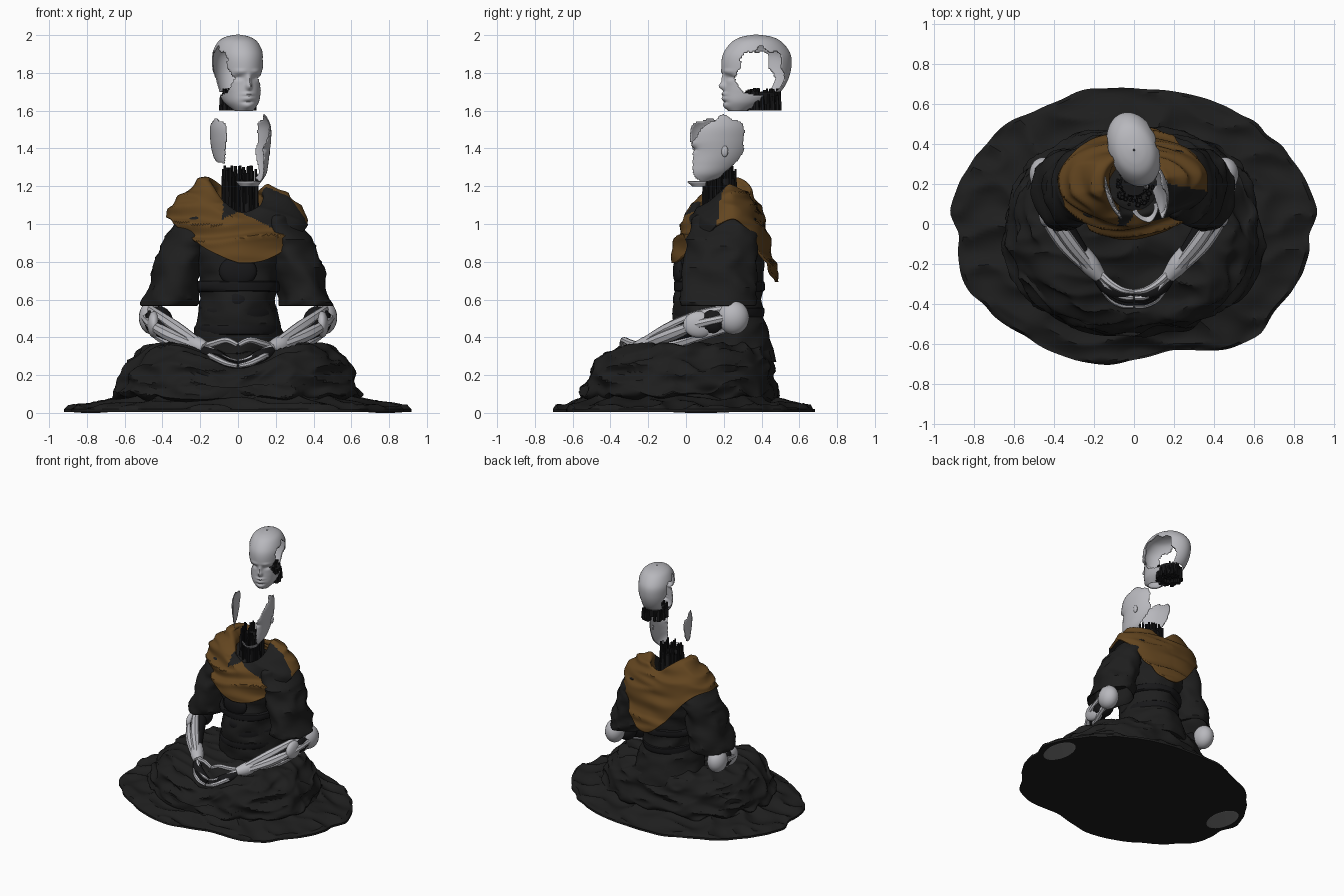
import bpy, bmesh, math, random
from math import sin, cos, pi, exp
from mathutils import Vector, Matrix, noise
random.seed(4)
if bpy.data.objects.get("Cube"):
    bpy.data.objects.remove(bpy.data.objects["Cube"])

def material(name, *rgb):
    m = bpy.data.materials.new(name)
    m.use_nodes = True
    m.diffuse_color = (*rgb, 1)
    bsdf = next(n for n in m.node_tree.nodes if n.type == 'BSDF_PRINCIPLED')
    bsdf.inputs["Base Color"].default_value = (*rgb, 1)
    return m

CLOTH = material("black cloth", .013, .013, .013)
METAL = material("dark metal", .009, .009, .01)
BROWN = material("brown shawl", .125, .06, .014)
SHELL = material("pale shell", .48, .48, .51)
GREY = material("grey underside", .22, .22, .22)

def finish(name, bm, mats, angle=40):
    me = bpy.data.meshes.new(name)
    bmesh.ops.recalc_face_normals(bm, faces=bm.faces[:])
    bm.to_mesh(me)
    bm.free()
    ob = bpy.data.objects.new(name, me)
    bpy.context.collection.objects.link(ob)
    for m in mats:
        me.materials.append(m)
    bpy.ops.object.select_all(action='DESELECT')
    ob.select_set(True)
    bpy.context.view_layer.objects.active = ob
    bpy.ops.object.shade_smooth_by_angle(angle=math.radians(angle))
    return ob

def blend(rows, u):
    """Smooth interpolation through a list of equal-length rows."""
    t = min(max(u, 0), 1) * (len(rows) - 1)
    i = min(int(t), len(rows) - 2)
    f = t - i
    p = [rows[min(max(i + k, 0), len(rows) - 1)] for k in (-1, 0, 1, 2)]
    return [b + f * (c - a + f * (2*a - 5*b + 4*c - d + f * (3*(b - c) + d - a))) / 2 for a, b, c, d in zip(*p)]

def surface(name, fn, nu, na, mats, rule=None, keep=None, thick=0, caps=(), place=Matrix(), angle=40):
    """Closed-round surface from fn(u, a), with a = 0 at the front."""
    bm = bmesh.new()
    rings = [[bm.verts.new(fn(i / nu, 2 * pi * j / na)) for j in range(na)] for i in range(nu + 1)]
    for r, s in zip(rings, rings[1:]):
        for j in range(na):
            k = (j + 1) % na
            f = bm.faces.new((r[j], r[k], s[k], s[j]))
            c = f.calc_center_median()
            f.material_index = rule(c) if rule else 0
            if keep and not keep(c):
                bm.faces.remove(f)
    for c in caps:
        bm.faces.new(rings[c])
    bmesh.ops.delete(bm, geom=[v for v in bm.verts if not v.link_faces], context='VERTS')
    bm.transform(place)
    ob = finish(name, bm, mats, angle)
    if thick:
        mod = ob.modifiers.new("thickness", 'SOLIDIFY')
        mod.thickness, mod.offset = thick, 0

def fold(p, amount, sx, sy, sz, seed=0):
    """Ridged creases for cloth."""
    return amount * (1 - 3 * abs(noise.noise(Vector((p.x * sx, p.y * sy, p.z * sz + seed)))))

def column(rows, amount=0):
    """Rows of centre x, centre y, radius x, radius y, z."""
    def fn(u, a):
        cx, cy, rx, ry, z = blend(rows, u)
        d = fold(Vector((cx + rx * sin(a), cy - ry * cos(a), z)), amount, 5, 5, 9)
        return Vector((cx + (rx + d) * sin(a), cy - (ry + d) * cos(a), z))
    return fn

def tube(name, points, radii, mat, sides=8, steps=14):
    """Tapered tube along a smooth path."""
    path = [Vector(blend(points, i / steps)) for i in range(steps + 1)]
    def fn(u, a):
        i = round(u * steps)
        t = (path[min(i + 1, steps)] - path[max(i - 1, 0)]).normalized()
        side = t.cross(Vector((0, 0, 1))).normalized()
        return path[i] + blend([(r,) for r in radii], u)[0] * (side * cos(a) + side.cross(t) * sin(a))
    surface(name, fn, steps, sides, [mat], caps=(0, -1))

def ball(name, centre, size, mat):
    bm = bmesh.new()
    bmesh.ops.create_uvsphere(bm, u_segments=24, v_segments=14, radius=1,
                              matrix=Matrix.LocRotScale(Vector(centre), None, Vector(size)))
    finish(name, bm, [mat])

def cables(name, cx, cy, rx, ry, low, high, count):
    """Bundle of broken rods."""
    bm = bmesh.new()
    for i in range(count):
        a, r = random.uniform(0, 2 * pi), random.uniform(.5, 1)
        h, rad = (high - low) * random.uniform(.6, 1), random.uniform(.008, .016)
        bmesh.ops.create_cone(bm, cap_ends=True, segments=7, radius1=rad, radius2=rad * .6, depth=h,
                              matrix=Matrix.Translation((cx + r * rx * sin(a), cy + r * ry * cos(a), low + h / 2)))
    finish(name, bm, [METAL])

# Robe spread over crossed legs, with its hem lying on the floor
ROBE = [(0, .004), (0, .02), (.5, .04), (1, .07), (1.02, .13), (.97, .21), (.88, .29), (.74, .345), (.5, .35), (.25, .32), (.02, .3)]

def robe(u, a):
    t = u * (len(ROBE) - 1)
    s, z = blend(ROBE, u)
    rim = Vector((sin(a), -cos(a), 0))
    power = (abs(sin(a)) ** 2.2 + abs(cos(a)) ** 2.2) ** (-1 / 2.2)
    hem = Vector((.9 * rim.x, .68 * rim.y, 0)) * power * (1 + .08 * noise.noise(rim * 2) + .02 * noise.noise(rim * 6))
    legs = Vector((.615 * rim.x, .5 * rim.y, 0)) * power
    spread = min(max(t - 1, 0) / 2, 1)
    p = hem.lerp(legs, spread) if t <= 3 else Vector((legs.x * s, legs.y * s ** .5, 0))
    p.y -= .035 * spread
    p.z = z
    if t > 1:
        p.z += fold(p, .024, 4, 7, 9)
        p.z -= .14 * exp(-(p.x / .22) ** 2 - ((p.y + .42) / .18) ** 2) * (t > 4)
    if t > 3:
        p += Vector((p.x, p.y, 0)) * fold(p, .045, 4, 4, 12, 5)
    p.z = max(p.z, .012) if t >= 1 else z
    return p

surface("robe", robe, 70, 200, [CLOTH], caps=(0, -1), angle=35)
for side, label in ((1, "left"), (-1, "right")):
    ball(f"{label}_underside_patch", (.78 * side, .08, .004), (.09, .15, .004), GREY)

# Torso, waist bands and belly plates
TORSO = [(0, .22, .27, .25, .27), (0, .19, .23, .24, .42), (0, .17, .195, .23, .56), (0, .18, .21, .22, .72),
         (0, .19, .25, .22, .87), (0, .2, .23, .2, .97), (0, .21, .16, .16, 1.03), (0, .21, .1, .11, 1.06)]
surface("torso", column(TORSO, .014), 40, 64, [CLOTH], caps=(0, -1))
for i, z in enumerate((.44, .53, .67)):
    r = blend(TORSO, (z - .27) / .87)
    rows = [(0, .175, r[2] + d, .23 + d, z + h) for d, h in ((-.02, -.03), (.006, -.022), (.006, .022), (-.02, .03))]
    surface(f"waist_band_{i + 1}", column(rows, .006), 9, 48, [METAL])
for name, z, r in (("belly_hub", .6, .06), ("chest_plate", .75, .1)):
    ball(name, (0, -.035, z), (r, .035, r * .8), METAL)

# Neck cables
surface("neck_core", column([(0, .2, .075, .07, 1.03), (0, .2, .065, .06, 1.24)]), 2, 16, [METAL], caps=(0, -1))
cables("neck_cables", 0, .18, .1, .09, 1.04, 1.31, 70)

# Shawl wrapped round the shoulders, pointed at front and back
SHAWL = [(.12, .12, 1.09), (.15, .14, 1.2), (.2, .18, 1.19), (.27, .22, 1.13), (.335, .255, 1.06), (.37, .27, .99)]

def shawl(u, a):
    rx, ry, z = blend(SHAWL, u)
    front, back = max(0, cos(a - .2)), max(0, -cos(a + .15))
    z += u * (-.2 * front ** 1.3 - .31 * back ** 3) - .13 * (1 - u) * front + .04 * u * abs(sin(a))
    z += (1 - u) * (.04 * max(0, -sin(a)) - .01)
    rx -= .05 * u * u * (front + back) * abs(sin(a))
    p = Vector((rx * sin(a), .2 - ry * cos(a), z))
    d = fold(p, .016, 3, 3, 11, 2)
    return p + Vector((sin(a) * d, -cos(a) * d, d * .6))

surface("shawl", shawl, 48, 144, [BROWN, CLOTH], thick=.014,
        rule=lambda c: int(c.x > -.08 and c.y < .24 - .2 * c.x and c.z > 1.06 - .45 * abs(c.x)))

# Head shell: rows of front y, back y, half width, height
HEAD = [(-.15, -.05, .045, 1.6), (-.175, .06, .085, 1.645), (-.175, .13, .105, 1.7), (-.172, .17, .118, 1.76),
        (-.185, .19, .126, 1.83), (-.175, .185, .125, 1.9), (-.13, .14, .1, 1.96), (-.075, .085, .06, 1.988), (-.005, .005, .004, 2)]
# Face features: x, z, width, height, push
FACE = [(0, 1.73, .014, .018, .03), (0, 1.765, .012, .025, .016), (0, 1.688, .028, .008, .012), (0, 1.665, .026, .008, .011),
        (0, 1.625, .03, .016, .012), (0, 1.645, .03, .007, -.008), (.048, 1.776, .022, .013, -.016),
        (-.048, 1.776, .022, .013, -.016), (.045, 1.808, .03, .009, .008), (-.045, 1.808, .03, .009, .008)]

def head(u, a):
    f, b, w, z = blend(HEAD, u)
    p = Vector((w * sin(a), (f + b) / 2 - (b - f) / 2 * cos(a), z))
    if cos(a) > 0:
        for x, h, sx, sz, push in FACE:
            p.y -= push * exp(-((p.x - x) / sx) ** 2 - ((z - h) / sz) ** 2)
    return p

def side_hole(c, cy, cz, ry, rz, lean, rough):
    wobble = 1 + rough * noise.noise(Vector((0, c.y * 13, c.z * 13)))
    return abs(c.x) > .05 and ((c.y - cy - lean * (c.z - cz)) / ry) ** 2 + ((c.z - cz) / rz) ** 2 < wobble

def skull_part(c):
    return not (c.z < 1.7 and c.y > -.05 + .8 * (c.z - 1.6)) and not side_hole(c, -.005, 1.8, .125, .135, 0, .7)

def placed(x, y, z):
    return Matrix.Translation((x, .37 + y, z)) @ Matrix.Rotation(.32, 4, 'Z')

surface("head_shell", head, 72, 120, [SHELL], keep=skull_part, thick=.006, place=placed(0, 0, 0), angle=60)
cables("head_cables", 0, .4, .09, .1, 1.6, 1.72, 60)
surface("head_core", column([(0, .4, .07, .08, 1.63), (0, .4, .08, .09, 1.7)]), 2, 20, [METAL], caps=(0, -1))
# Face panels floating below the head
for side, label, cz, rz, inner in ((1, "left", 1.775, .175, .05), (-1, "right", 1.82, .115, .095)):
    surface(f"{label}_face_panel", head, 72, 120, [SHELL], thick=.006, place=placed(.015 + .025 * side, -.2, -.38), angle=60,
            keep=lambda c: c.x * side > inner and side_hole(c, -.04, cz, .14, rz, .3, .35))
ball("left_ear", (.158, .205, 1.385), (.012, .018, .03), SHELL)
surface("chin_panel", head, 64, 96, [SHELL], keep=lambda c: c.z < 1.625 and c.y < -.1, thick=.006, place=placed(.025, -.19, -.4))

# Arms, mirrored
SLEEVE = [(.17, .2, .07, .12, 1.06), (.215, .2, .095, .155, 1.02), (.265, .19, .108, .172, .93), (.31, .18, .12, .182, .8),
          (.36, .17, .138, .19, .59), (.36, .17, .12, .17, .585), (.35, .17, .1, .14, .7)]
ARM = [(.45, .22, .5), (.41, .08, .465), (.315, -.08, .405), (.2, -.23, .35)]
for side, label in ((1, "left"), (-1, "right")):
    def mir(*points):
        return [(side * x, y, z) for x, y, z in points]
    surface(f"{label}_sleeve", column([(side * r[0], *r[1:]) for r in SLEEVE], .02), 40, 56, [CLOTH], caps=(0, -1))
    # Elbow, forearm frame and outer plate
    ball(f"{label}_elbow", mir((.455, .25, .505))[0], (.07, .085, .09), SHELL)
    ball(f"{label}_elbow_joint", mir((.42, .15, .485))[0], (.075, .08, .08), METAL)
    tube(f"{label}_forearm_core", mir(*ARM), (.055, .062, .05, .03), METAL, 12)
    ball(f"{label}_forearm_plate", mir((.445, .07, .468))[0], (.035, .085, .07), SHELL)
    for n, x, y, z in (("outer", .04, -.025, 0), ("upper", .015, 0, .052), ("lower", .01, 0, -.052)):
        path = [(p[0] + x * k, p[1] + y * k, p[2] + z * k) for p, k in zip(ARM, (1, 1.1, .9, .4))]
        tube(f"{label}_forearm_{n}_strut", mir(*path), (.022, .026, .034, .024), SHELL, 8)
    tube(f"{label}_wrist_cuff", mir((.265, -.14, .38), (.22, -.205, .357), (.17, -.265, .34)), (.044, .05, .034), SHELL, 10)
    # Palm, fingers and thumb meeting in the lap
    tube(f"{label}_palm", mir((.19, -.25, .33), (.12, -.33, .3), (.02, -.36, .25)), (.026, .036, .026), METAL, 10)
    for i in range(4):
        path = [(.18, -.25 - .009 * i, .35 - .008 * i), (.12, -.33 - .014 * i, .32 - .01 * i),
                (.06, -.365 - .014 * i, .285 - .008 * i), (.005, -.37 - .014 * i, .272 - .008 * i)]
        tube(f"{label}_finger_{i + 1}", mir(*path), (.018, .016, .014, .011), METAL if i in (1, 2) else SHELL, 7)
    tube(f"{label}_thumb", mir((.18, -.24, .35), (.12, -.295, .37), (.06, -.33, .385), (.003, -.34, .36)),
         (.02, .018, .016, .013), SHELL, 7)
